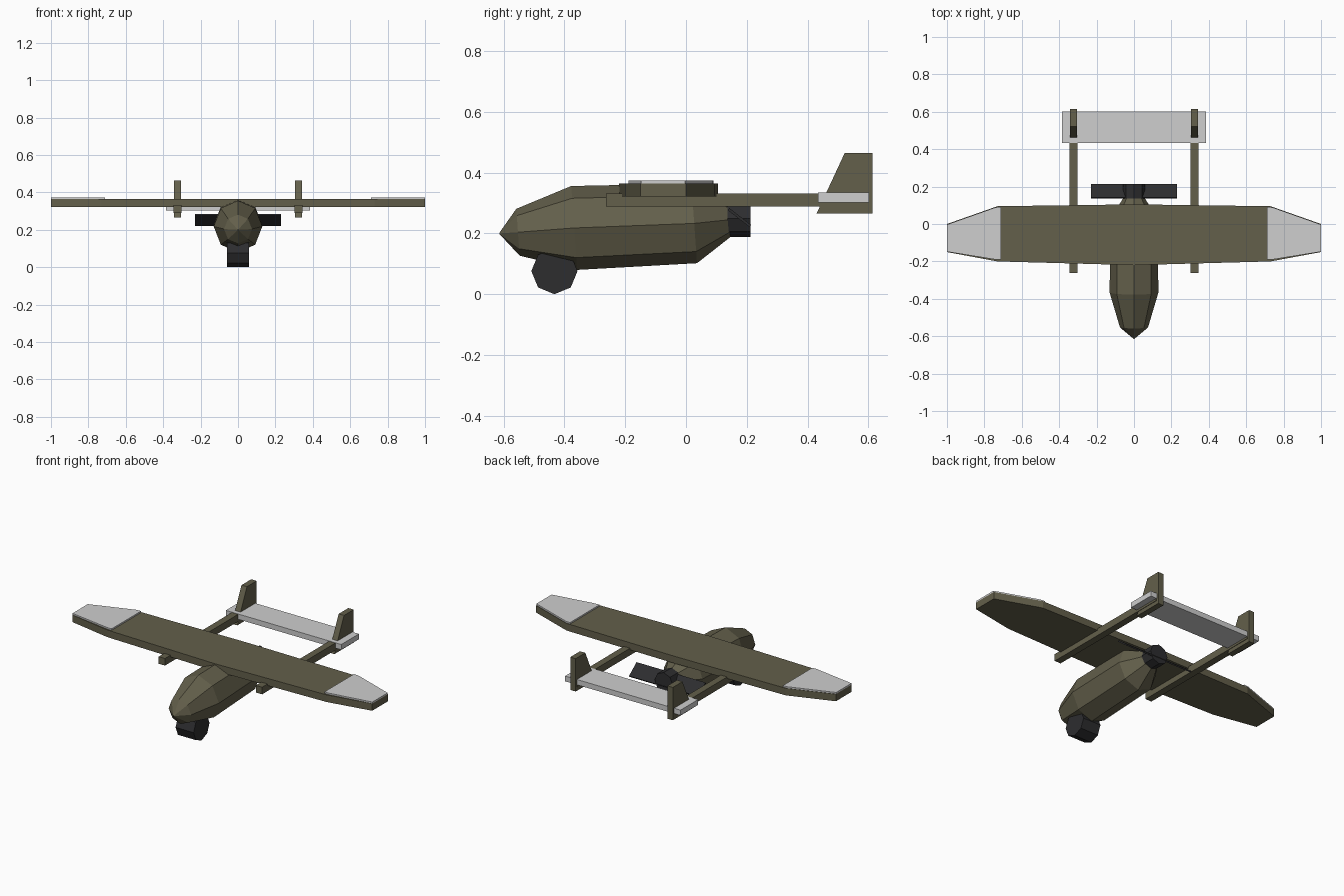
import bpy, math
from mathutils import Vector

if "Cube" in bpy.data.objects:
    bpy.data.objects.remove(bpy.data.objects["Cube"])


def material(name, rgb):
    m = bpy.data.materials.new(name)
    m.diffuse_color = (*rgb, 1)
    m.use_nodes = True
    m.node_tree.nodes["Principled BSDF"].inputs["Base Color"].default_value = m.diffuse_color
    return m


OLIVE = material("olive drab", (0.125, 0.115, 0.07))
PALE = material("pale grey", (0.62, 0.62, 0.62))
DARK = material("charcoal", (0.026, 0.026, 0.028))


def mesh_object(name, verts, faces, mat):
    me = bpy.data.meshes.new(name)
    me.from_pydata(verts, [], faces)
    me.materials.append(mat)
    ob = bpy.data.objects.new(name, me)
    bpy.context.collection.objects.link(ob)
    bpy.ops.object.select_all(action='DESELECT')
    bpy.context.view_layer.objects.active = ob
    ob.select_set(True)
    bpy.ops.object.mode_set(mode='EDIT')
    bpy.ops.mesh.select_all(action='SELECT')
    bpy.ops.mesh.normals_make_consistent(inside=False)
    bpy.ops.object.mode_set(mode='OBJECT')
    return ob


def loft(name, rings, mat):
    """Skin equal-length rings of points and cap both ends."""
    n = len(rings[0])
    verts = [p for r in rings for p in r]
    faces = [(k * n + i, k * n + (i + 1) % n, (k + 1) * n + (i + 1) % n, (k + 1) * n + i)
             for k in range(len(rings) - 1) for i in range(n)]
    faces += [tuple(range(n)), tuple(range(len(verts) - n, len(verts)))]
    return mesh_object(name, verts, faces, mat)


def slab(name, outline, z0, z1, mat):
    """Extrude an x-y outline between two heights."""
    return loft(name, [[(x, y, z) for x, y in outline] for z in (z0, z1)], mat)


def side_slab(name, outline, x0, x1, mat):
    """Extrude a y-z outline sideways."""
    return loft(name, [[(x, y, z) for y, z in outline] for x in (x0, x1)], mat)


def rect(a0, a1, b0, b1):
    return [(a0, b0), (a1, b0), (a1, b1), (a0, b1)]


def octagon(y, z, r, rx, lean=0.0):
    """Upright eight-sided ring with a vertex on top, leaning with body pitch."""
    angles = [i * math.pi / 4 for i in range(8)]
    return [(rx * math.sin(a), y - lean * r * math.cos(a), z + r * math.cos(a)) for a in angles]


# fuselage: slightly nose-down faceted pod
stations = [(-0.614, 0.20, 0.002, 0.002), (-0.553, 0.204, 0.077, 0.075),
            (-0.368, 0.218, 0.138, 0.13), (0.027, 0.233, 0.131, 0.128),
            (0.142, 0.245, 0.057, 0.055)]
loft("fuselage", [octagon(*s, lean=0.07) for s in stations], OLIVE)

# wing and painted tips
half = [(0, -0.22), (0.73, -0.2), (1.0, -0.15), (1.0, 0.0), (0.73, 0.095), (0, 0.105)]
wing = half[1:5] + [half[5]] + [(-x, y) for x, y in half[4:0:-1]] + [half[0]]
slab("wing", wing, 0.322, 0.365, OLIVE)
tip = [(0.71, -0.19), (0.74, -0.19), (1.0, -0.148), (1.0, -0.003), (0.74, 0.089), (0.71, 0.091)]

# parts on each side
for s, side in ((-1, "left"), (1, "right")):
    slab(side + "_wing_tip_panel", [(s * x, y) for x, y in tip], 0.365, 0.374, PALE)
    c = s * 0.324
    side_slab(side + "_tail_boom", rect(-0.263, 0.6, 0.289, 0.332), c - 0.021, c + 0.021, OLIVE)
    side_slab(side + "_fin", [(0.43, 0.266), (0.614, 0.266), (0.614, 0.464), (0.522, 0.464)],
              c - 0.018, c + 0.018, OLIVE)

# tailplane
slab("tailplane", rect(-0.385, 0.385, 0.434, 0.602), 0.302, 0.334, PALE)

# pusher propeller: hub and pitched blade
loft("propeller_hub", [octagon(y, 0.249, 0.06, 0.06) for y in (0.137, 0.213)], DARK)
along, across = Vector((0.036, -0.028)), Vector((0.0025, 0.0035))
mid = Vector((0.176, 0.252))
blade = [mid + a * along + b * across for a, b in ((-1, -1), (1, -1), (1, 1), (-1, 1))]
side_slab("propeller_blades", [tuple(p) for p in blade], -0.23, 0.23, DARK)

# camera turret under the nose: eight-sided drum across the body
drum = [(-0.433 + 0.076 * math.sin(i * math.pi / 4), 0.076 + 0.076 * math.cos(i * math.pi / 4))
        for i in range(8)]
side_slab("camera_turret", drum, -0.06, 0.06, DARK)
